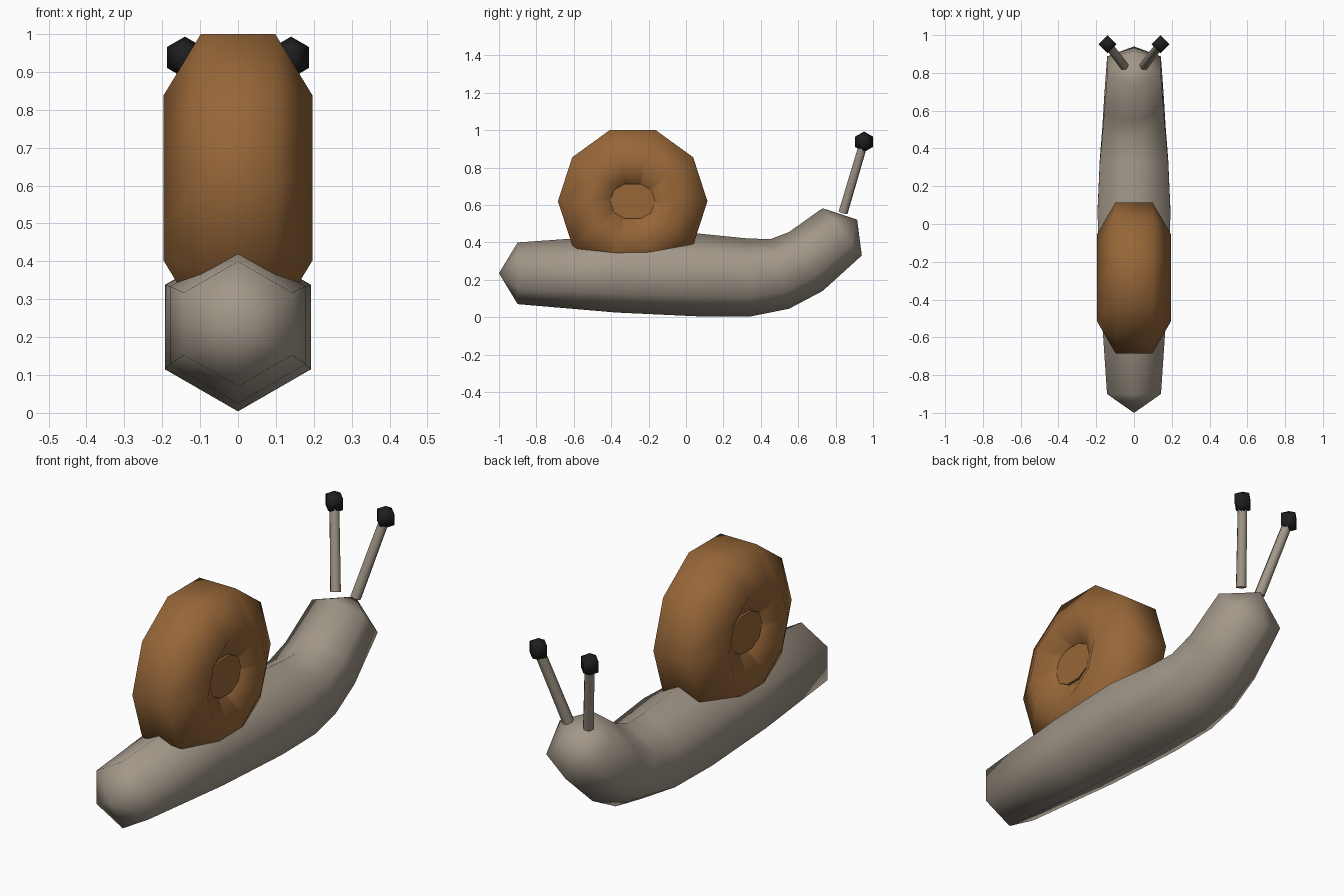
import bpy, bmesh, math
from mathutils import Vector

cube = bpy.data.objects.get("Cube")
if cube:
    bpy.data.objects.remove(cube)


def material(name, rgb):
    m = bpy.data.materials.new(name)
    m.use_nodes = True
    m.diffuse_color = (*rgb, 1)
    bsdf = m.node_tree.nodes["Principled BSDF"]
    bsdf.inputs["Base Color"].default_value = (*rgb, 1)
    bsdf.inputs["Roughness"].default_value = 0.8
    return m


skin = material("taupe skin", (0.36, 0.31, 0.25))
brown = material("brown shell", (0.31, 0.135, 0.04))
black = material("black eye", (0.013, 0.013, 0.014))


def finish(bm, name, mat, smooth=True):
    bmesh.ops.recalc_face_normals(bm, faces=bm.faces)
    for f in bm.faces:
        # Flat end caps stay flat, walls are smooth
        f.smooth = smooth and len(f.verts) <= 4
    mesh = bpy.data.meshes.new(name)
    bm.to_mesh(mesh)
    bm.free()
    mesh.materials.append(mat)
    obj = bpy.data.objects.new(name, mesh)
    bpy.context.collection.objects.link(obj)
    return obj


def bridge(bm, a, b):
    n = len(a)
    for i in range(n):
        j = (i + 1) % n
        bm.faces.new((a[i], a[j], b[j], b[i]))


# Body: hexagonal rings, each given by its bottom and top point (y, z)
rings = [((-0.90, 0.07), (-0.90, 0.40)),
         ((-0.37, 0.025), (-0.37, 0.437)),
         ((0.08, 0.004), (0.05, 0.449)),
         ((0.35, 0.005), (0.32, 0.422)),
         ((0.55, 0.045), (0.45, 0.417)),
         ((0.73, 0.14), (0.55, 0.455)),
         ((0.94, 0.33), (0.73, 0.583))]
bm = bmesh.new()
loops = []
for bottom, top in rings:
    b, t = Vector((0, *bottom)), Vector((0, *top))
    mid, up = (b + t) / 2, (t - b) / 2
    side = Vector((up.length, 0, 0))
    loops.append([bm.verts.new(mid + up * math.cos(k * math.pi / 3)
                               + side * math.sin(k * math.pi / 3)) for k in range(6)])
for a, b in zip(loops, loops[1:]):
    bridge(bm, a, b)
# Pointed tail and snout
for loop, tip in ((loops[0], (0, -1, 0.235)), (loops[-1], (0, 0.915, 0.522))):
    pole = bm.verts.new(tip)
    for k in range(6):
        bm.faces.new((loop[k], loop[(k + 1) % 6], pole))
finish(bm, "body", skin)

# Shell: ten-sided ring with a hexagonal section, axis along x
centre = Vector((0, -0.285, 0.62))
major, minor = 0.23, 0.196
bm = bmesh.new()
loops = []
for i in range(10):
    a = math.tau * i / 10
    out = Vector((0, math.cos(a), math.sin(a)))
    loop = []
    for k in range(6):
        s = math.tau * k / 6
        p = centre + out * (major + minor * math.sin(s))
        p.x = minor * math.cos(s)
        loop.append(bm.verts.new(p))
    loops.append(loop)
for i in range(10):
    bridge(bm, loops[i], loops[(i + 1) % 10])
finish(bm, "shell", brown)

# Oval plug filling the shell hole, slightly domed by its caps
bm = bmesh.new()
sides = []
for x in (-0.132, 0.132):
    sides.append([bm.verts.new(centre + Vector((x, 0.13 * math.cos(math.tau * i / 10),
                                                0.098 * math.sin(math.tau * i / 10))))
                  for i in range(10)])
bridge(bm, sides[0], sides[1])
for loop in sides:
    bm.faces.new(loop)
finish(bm, "shell_core", brown)

# Eye stalks and eyes
for label, s in (("left", 1), ("right", -1)):
    base, eye = Vector((s * 0.055, 0.84, 0.56)), Vector((s * 0.14, 0.952, 0.938))
    axis = eye - base
    bm = bmesh.new()
    bmesh.ops.create_cone(bm, cap_ends=True, segments=6, radius1=0.027,
                          radius2=0.025, depth=axis.length)
    stalk = finish(bm, label + "_stalk", skin)
    stalk.location = (base + eye) / 2
    stalk.rotation_euler = axis.to_track_quat("Z", "Y").to_euler()

    bm = bmesh.new()
    bmesh.ops.create_uvsphere(bm, u_segments=4, v_segments=3, radius=0.055)
    ball = finish(bm, label + "_eye", black)
    ball.location = eye
